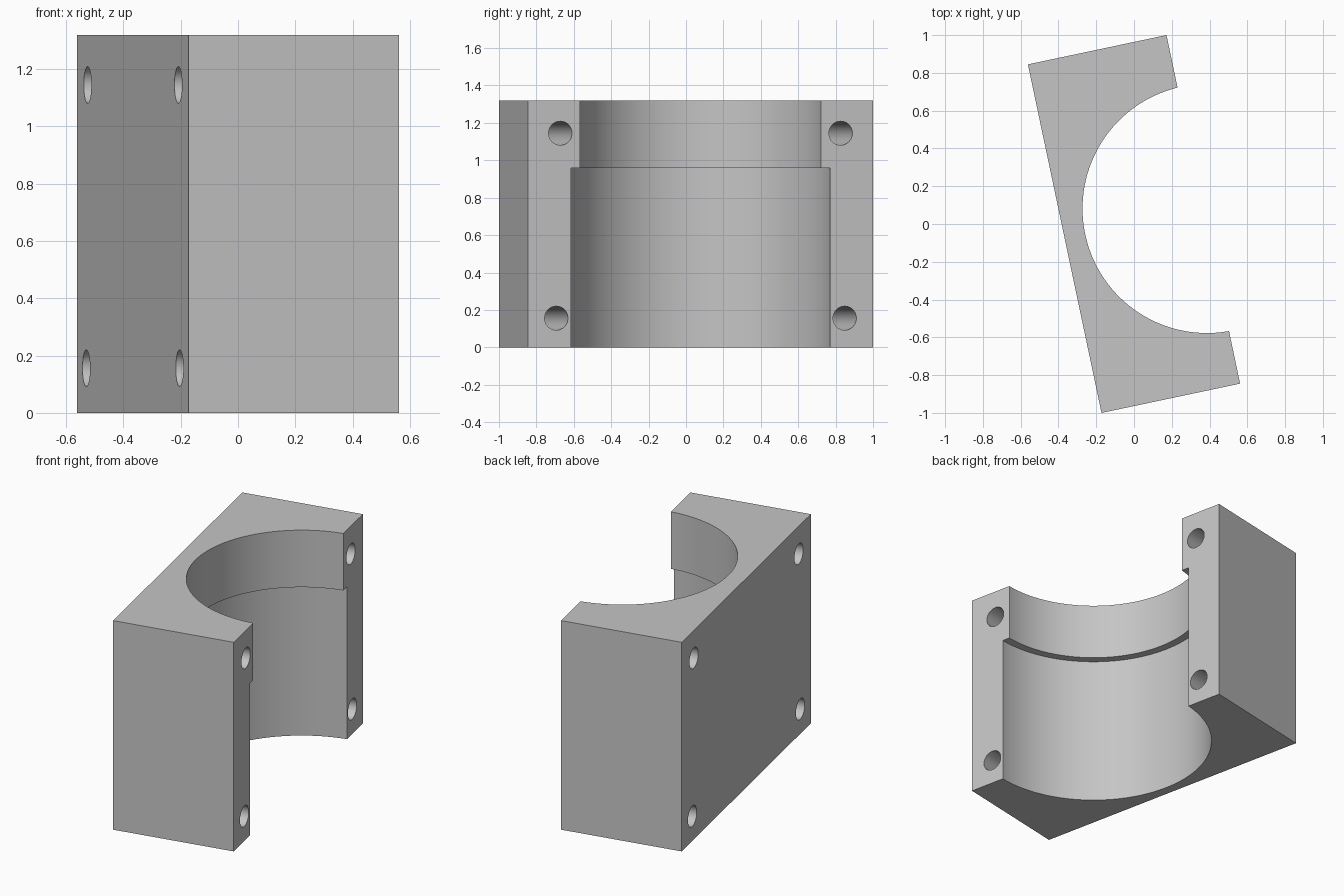
import bpy
import math

cube = bpy.data.objects.get("Cube")
if cube:
    bpy.data.objects.remove(cube, do_unlink=True)

DEPTH, LENGTH, HEIGHT = 0.75, 1.886, 1.32
TURN = math.radians(11.93)
BORE_X = 0.395          # bore axis sits just outside the open face
STEP_Z = 0.96           # height of the shoulder inside the bore

# Material
grey = bpy.data.materials.new("plain grey")
grey.use_nodes = True
colour = (0.56, 0.56, 0.56, 1)
grey.diffuse_color = colour
grey.node_tree.nodes["Principled BSDF"].inputs["Base Color"].default_value = colour

# Block
bpy.ops.mesh.primitive_cube_add(size=1, location=(0, 0, HEIGHT / 2))
block = bpy.context.object
block.name = "bearing_block_half"
block.scale = (DEPTH, LENGTH, HEIGHT)
bpy.ops.object.transform_apply(location=True, rotation=False, scale=True)
block.data.materials.append(grey)

cutters = []


def cut(name, radius, length, location, sides, tilt=0):
    """Subtract a cylinder from the block."""
    bpy.ops.mesh.primitive_cylinder_add(
        vertices=sides, radius=radius, depth=length,
        location=location, rotation=(0, tilt, 0))
    cutter = bpy.context.object
    cutter.name = name
    cutter.hide_render = True
    cutter.data.materials.append(grey)
    cutters.append(cutter)
    mod = block.modifiers.new(name, 'BOOLEAN')
    mod.operation = 'DIFFERENCE'
    mod.solver = 'EXACT'
    mod.object = cutter


# Stepped bore: narrow all the way through, wider below the shoulder
cut("narrow_bore", 0.659, 2, (BORE_X, 0, HEIGHT / 2), 128)
cut("wide_bore", 0.709, 2, (BORE_X, 0, STEP_Z - 1), 128)

# Four bolt holes through the depth; the lower pair is set slightly wider
for side in (-1, 1):
    for level, y, z in (("upper", 0.766, 1.145), ("lower", 0.788, 0.156)):
        cut(f"{level}_bolt_hole", 0.064, 2, (0, side * y, z), 48, math.pi / 2)

# Apply the cuts and discard the cutters
bpy.ops.object.select_all(action='DESELECT')
block.select_set(True)
bpy.context.view_layer.objects.active = block
for mod in list(block.modifiers):
    bpy.ops.object.modifier_apply(modifier=mod.name)
for cutter in cutters:
    bpy.data.objects.remove(cutter, do_unlink=True)

# Smooth curved walls, then turn the block to its resting angle
bpy.ops.object.shade_smooth_by_angle(angle=math.radians(30))
block.rotation_euler.z = TURN
